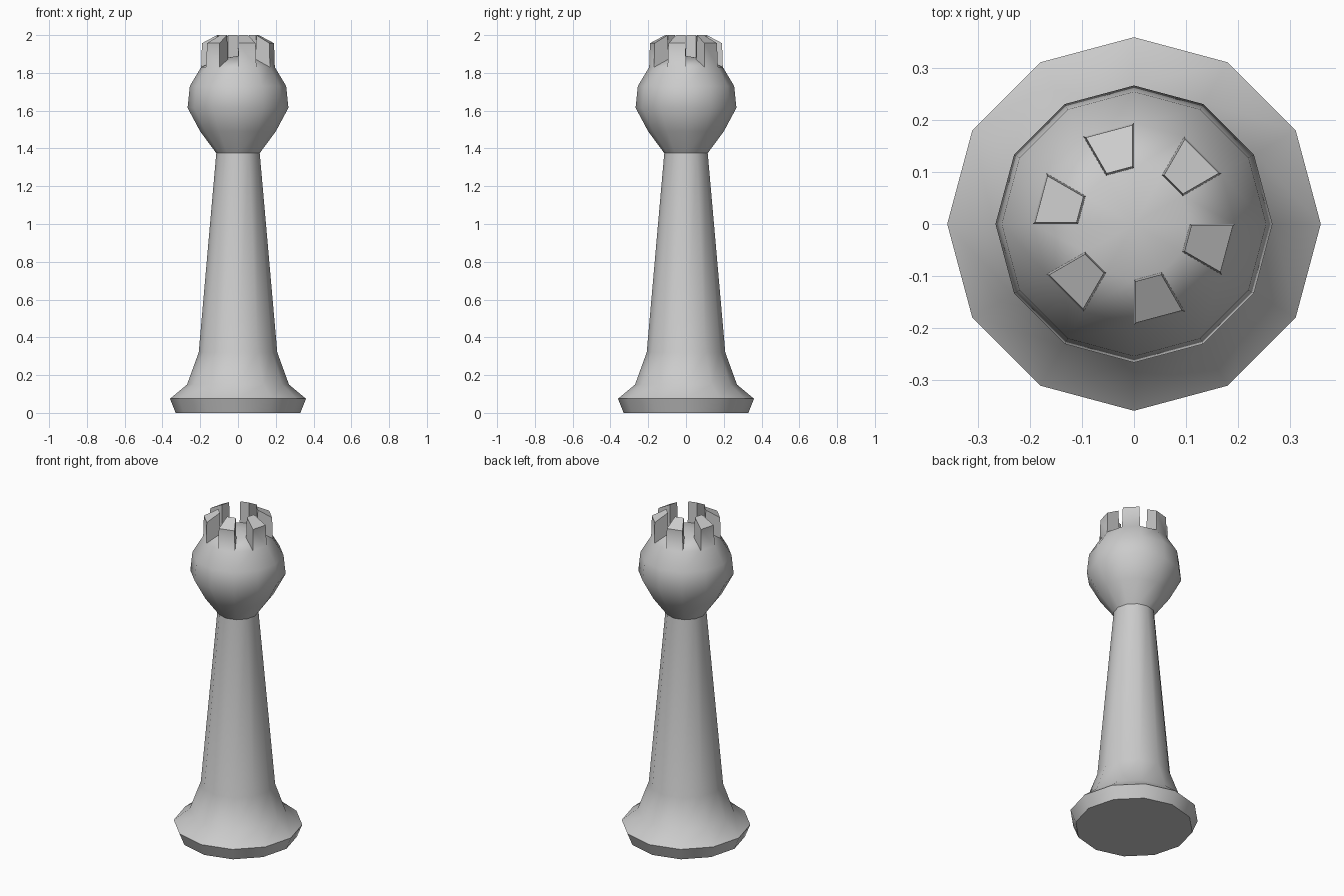
import bpy, bmesh
from math import sin, cos, pi, radians

if "Cube" in bpy.data.objects:
    bpy.data.objects.remove(bpy.data.objects["Cube"])

N = 12


def lathe(bm, profile):
    """Revolve (radius, z) points around z; return the quads of each band."""
    rings = [[bm.verts.new((r * cos(2 * pi * k / N), r * sin(2 * pi * k / N), z))
              for k in range(N)] for r, z in profile]
    bands = []
    for a, b in zip(rings, rings[1:]):
        bands.append([bm.faces.new((a[k], a[(k + 1) % N], b[(k + 1) % N], b[k]))
                      for k in range(N)])
    return rings, bands


bm = bmesh.new()

# Base, tapered column, round head and sloping crown ring
profile = [(0.33, 0), (0.36, 0.075), (0.27, 0.15), (0.208, 0.32), (0.115, 1.375),
           (0.2, 1.49), (0.267, 1.615), (0.255, 1.73), (0.195, 1.83), (0.108, 1.872)]
rings, bands = lathe(bm, profile)
bm.faces.new(rings[0][::-1])

# Shallow cone inside the crown
tip = bm.verts.new((0, 0, 1.89))
inner = rings[-1]
for k in range(N):
    bm.faces.new((inner[k], inner[(k + 1) % N], tip))

# Crown teeth: raise every second face of the crown ring
teeth = bands[-1][1::2]
for f in bmesh.ops.extrude_discrete_faces(bm, faces=teeth)["faces"]:
    c = f.calc_center_median()
    for v in f.verts:
        outer = v.co.xy.length > 0.15
        v.co.xy = c.xy + (v.co.xy - c.xy) * 0.92
        v.co.z = 1.957 if outer else 2.0

bmesh.ops.recalc_face_normals(bm, faces=bm.faces[:])
mesh = bpy.data.meshes.new("chess_piece")
bm.to_mesh(mesh)
bm.free()
piece = bpy.data.objects.new("chess_piece", mesh)
bpy.context.collection.objects.link(piece)
bpy.context.view_layer.objects.active = piece
piece.select_set(True)
bpy.ops.object.shade_smooth_by_angle(angle=radians(38))
